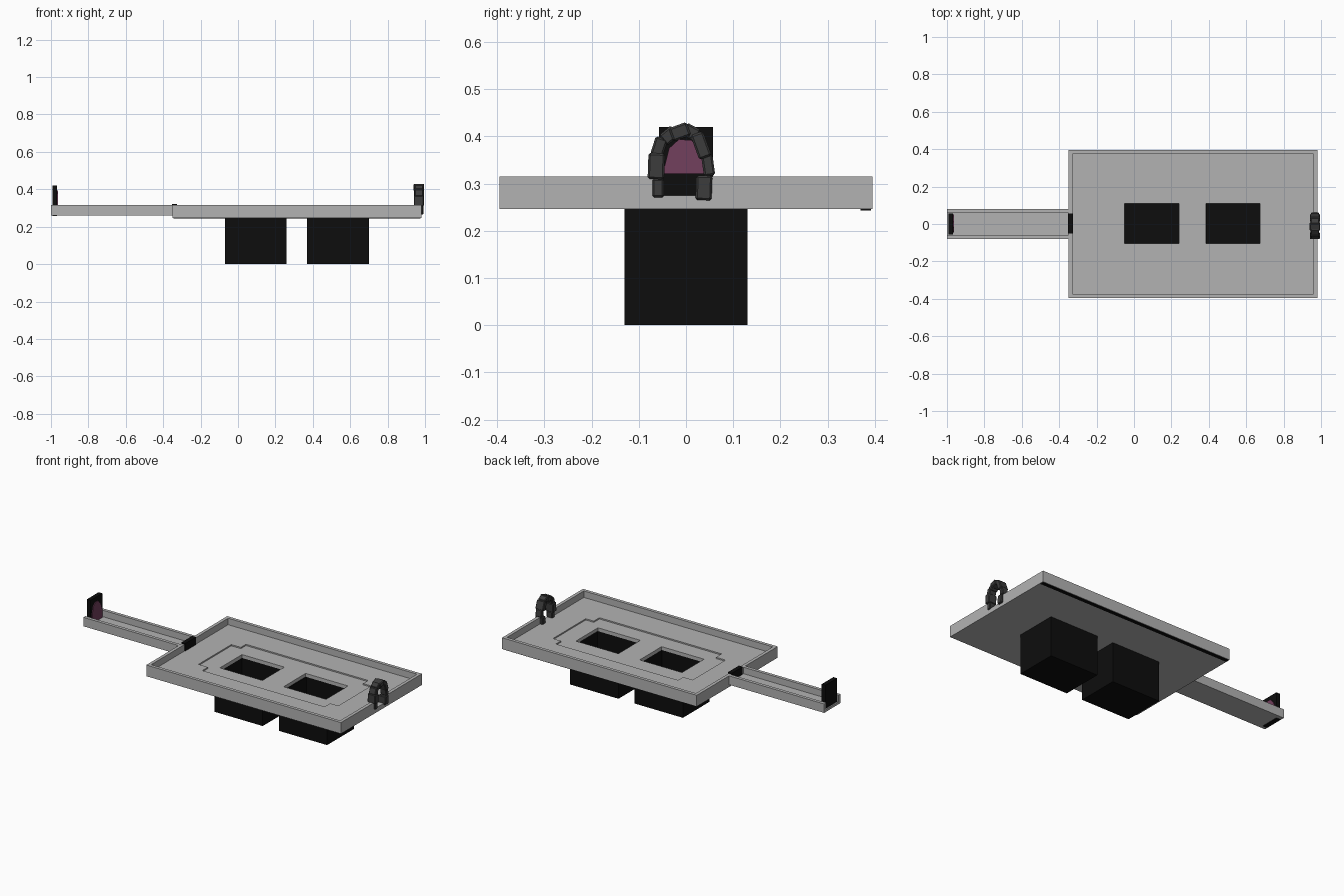
import bpy, bmesh, math
from mathutils import Matrix, Vector

if "Cube" in bpy.data.objects:
    bpy.data.objects.remove(bpy.data.objects["Cube"])


def material(name, col):
    m = bpy.data.materials.new(name)
    m.diffuse_color = (*col, 1)
    m.use_nodes = True
    m.node_tree.nodes["Principled BSDF"].inputs["Base Color"].default_value = m.diffuse_color
    return m


GREY = material("stone grey", (0.45, 0.45, 0.45))
BLACK = material("black", (0.004, 0.004, 0.004))
DARK = material("dark stone", (0.045, 0.045, 0.045))
PURPLE = material("purple", (0.17, 0.05, 0.11))


def finish(name, bm, mat):
    bmesh.ops.remove_doubles(bm, verts=bm.verts, dist=1e-5)
    bmesh.ops.recalc_face_normals(bm, faces=bm.faces)
    me = bpy.data.meshes.new(name)
    bm.to_mesh(me)
    bm.free()
    me.materials.append(mat)
    ob = bpy.data.objects.new(name, me)
    bpy.context.collection.objects.link(ob)
    return ob


def relief(name, xs, ys, bottom, height, mat):
    """Solid tray built on a grid; height(x, y) gives the top, None is a hole."""
    bm = bmesh.new()

    def quad(*pts):
        bm.faces.new([bm.verts.new(p) for p in pts])

    def top(i, j):
        if 0 <= i < len(xs) - 1 and 0 <= j < len(ys) - 1:
            h = height((xs[i] + xs[i + 1]) / 2, (ys[j] + ys[j + 1]) / 2)
            return bottom if h is None else h
        return bottom

    for i in range(len(xs) - 1):
        for j in range(len(ys) - 1):
            h = top(i, j)
            if h == bottom:
                continue
            x0, x1, y0, y1 = xs[i], xs[i + 1], ys[j], ys[j + 1]
            for z in (h, bottom):
                quad((x0, y0, z), (x1, y0, z), (x1, y1, z), (x0, y1, z))
            for di, dj, a, b in ((-1, 0, (x0, y0), (x0, y1)), (1, 0, (x1, y0), (x1, y1)),
                                 (0, -1, (x0, y0), (x1, y0)), (0, 1, (x0, y1), (x1, y1))):
                n = top(i + di, j + dj)
                if n < h:
                    quad((*a, n), (*b, n), (*b, h), (*a, h))
    return finish(name, bm, mat)


def box(name, x, y, z, mat, tilt=0, bevel=0):
    bm = bmesh.new()
    bmesh.ops.create_cube(bm, size=1)
    size = Vector((x[1] - x[0], y[1] - y[0], z[1] - z[0]))
    bmesh.ops.scale(bm, vec=size, verts=bm.verts)
    if bevel:
        bmesh.ops.bevel(bm, geom=bm.edges[:], offset=bevel, segments=1, affect='EDGES')
    bmesh.ops.rotate(bm, matrix=Matrix.Rotation(tilt, 3, 'X'), verts=bm.verts)
    bmesh.ops.translate(bm, vec=(sum(x) / 2, sum(y) / 2, sum(z) / 2), verts=bm.verts)
    return finish(name, bm, mat)


# Main room: rim, doorways, floor band with corner plates, sunken middle, two pits
def room_height(x, y):
    in_door = -0.05 < y < 0.05
    if not (-0.33 < x < 0.96 and -0.375 < y < 0.375):
        return 0.275 if in_door else 0.315
    if -0.105 < y < 0.11 and (-0.05 < x < 0.24 or 0.385 < x < 0.675):
        return None
    middle = -0.165 < x < 0.79 and -0.205 < y < 0.22
    plate = not (-0.1 < x < 0.735) and not (-0.15 < y < 0.17)
    return 0.267 if middle and not plate else 0.275


relief("room_tray",
       [-0.35, -0.33, -0.165, -0.1, -0.05, 0.24, 0.385, 0.675, 0.735, 0.79, 0.96, 0.98],
       [-0.395, -0.375, -0.205, -0.15, -0.105, -0.05, 0.05, 0.11, 0.17, 0.22, 0.375, 0.395],
       0.246, room_height, GREY)

# Dark strip under the back rim
box("back_under_strip", (-0.345, 0.975), (0.37, 0.392), (0.243, 0.248), BLACK)

# Corridor channel
relief("corridor", [-1, -0.35], [-0.08, -0.06, 0.06, 0.08], 0.26,
       lambda x, y: 0.275 if abs(y) < 0.06 else 0.315, GREY)

# Open-topped pits
for k, (x0, x1) in enumerate(((-0.07, 0.26), (0.37, 0.70))):
    relief(f"pit_{k + 1}", [x0, x0 + 0.02, x1 - 0.02, x1], [-0.13, -0.107, 0.112, 0.13], 0,
           lambda x, y, a=x0, b=x1: 0.02 if a + 0.02 < x < b - 0.02 and -0.107 < y < 0.112
           else 0.246, BLACK)

# Threshold block and end door
box("threshold", (-0.352, -0.326), (-0.05, 0.056), (0.27, 0.322), BLACK)
box("end_door", (-0.992, -0.967), (-0.057, 0.057), (0.256, 0.42), BLACK)

# Purple portal plate on the door
bm = bmesh.new()
outline = [(-0.046, 0.275), (0.05, 0.275), (0.05, 0.325), (0.036, 0.365), (0.012, 0.392),
           (-0.015, 0.394), (-0.036, 0.375), (-0.046, 0.335)]
face = bm.faces.new([bm.verts.new((-0.968, y, z)) for y, z in outline])
ext = bmesh.ops.extrude_face_region(bm, geom=[face])
bmesh.ops.translate(bm, vec=(0.006, 0, 0),
                    verts=[v for v in ext["geom"] if isinstance(v, bmesh.types.BMVert)])
finish("portal", bm, PURPLE)

# Arch of rough stones: y, z, width, height, tilt in degrees, depth
stones = [(-0.059, 0.291, 0.025, 0.040, 0, 0.040), (-0.063, 0.337, 0.035, 0.055, -2, 0.054),
          (-0.057, 0.378, 0.027, 0.040, -18, 0.046), (-0.036, 0.402, 0.028, 0.034, -50, 0.046),
          (-0.013, 0.410, 0.040, 0.030, 20, 0.056), (0.011, 0.409, 0.034, 0.028, -28, 0.046),
          (0.032, 0.381, 0.028, 0.055, 20, 0.054), (0.047, 0.339, 0.024, 0.045, 8, 0.042),
          (0.038, 0.291, 0.034, 0.052, -2, 0.050)]
for k, (y, z, w, h, t, d) in enumerate(stones):
    box(f"arch_stone_{k + 1}", (0.967 - d / 2, 0.967 + d / 2), (y - w / 2, y + w / 2),
        (z - h / 2, z + h / 2), DARK, math.radians(t), 0.004)
